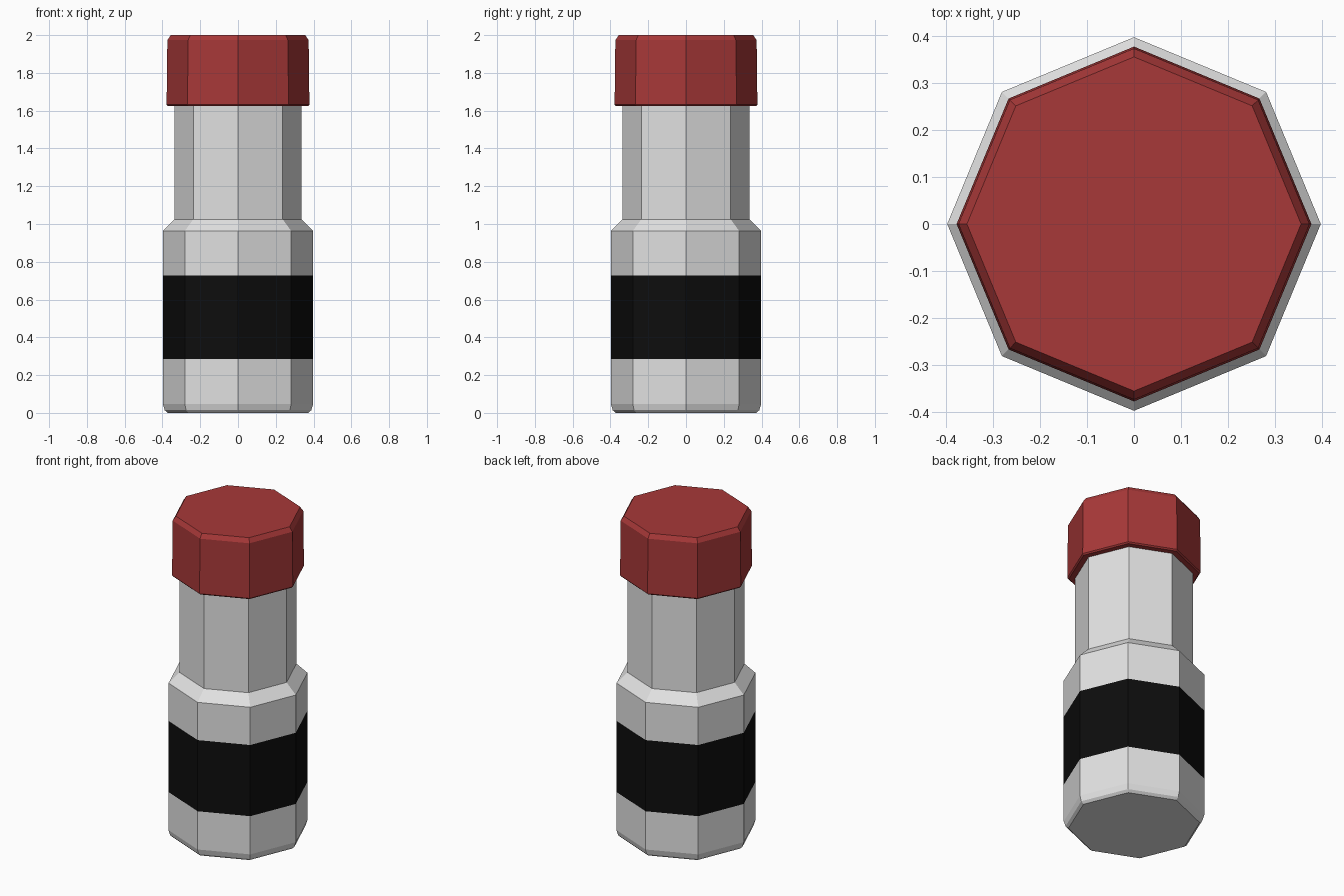
import bpy, bmesh, math

if "Cube" in bpy.data.objects:
    bpy.data.objects.remove(bpy.data.objects["Cube"])

def material(name, rgb):
    m = bpy.data.materials.new(name)
    m.diffuse_color = (*rgb, 1)
    m.use_nodes = True
    m.node_tree.nodes["Principled BSDF"].inputs["Base Color"].default_value = m.diffuse_color
    return m

grey = material("light grey", (0.76, 0.76, 0.76))
black = material("black", (0.004, 0.004, 0.004))
red = material("red", (0.39, 0.04, 0.04))

def lathe(name, profile, mats, rule=lambda z: 0, sides=8):
    """Closed eight-sided turned part from (radius, height) points."""
    bm = bmesh.new()
    rings = [[bm.verts.new((r * math.cos(2 * math.pi * i / sides),
                            r * math.sin(2 * math.pi * i / sides), z))
              for i in range(sides)] for r, z in profile]
    bm.faces.new(rings[0][::-1])
    bm.faces.new(rings[-1])
    for a, b in zip(rings, rings[1:]):
        for i in range(sides):
            j = (i + 1) % sides
            bm.faces.new((a[i], a[j], b[j], b[i]))
    for f in bm.faces:
        f.material_index = rule(f.calc_center_median().z)
    me = bpy.data.meshes.new(name)
    bm.to_mesh(me)
    bm.free()
    for m in mats:
        me.materials.append(m)
    ob = bpy.data.objects.new(name, me)
    bpy.context.collection.objects.link(ob)
    return ob

# Body with painted band, sloped shoulder and narrower neck
lathe("body", [(0.372, 0), (0.388, 0.014), (0.398, 0.047), (0.398, 0.285),
               (0.398, 0.728), (0.398, 0.963), (0.335, 1.025), (0.335, 1.63)],
      [grey, black], lambda z: 1 if 0.29 < z < 0.72 else 0)

# Cap with bevelled rim
lathe("cap", [(0.335, 1.624), (0.37, 1.624), (0.378, 1.632),
              (0.374, 1.973), (0.356, 2.0)], [red])
